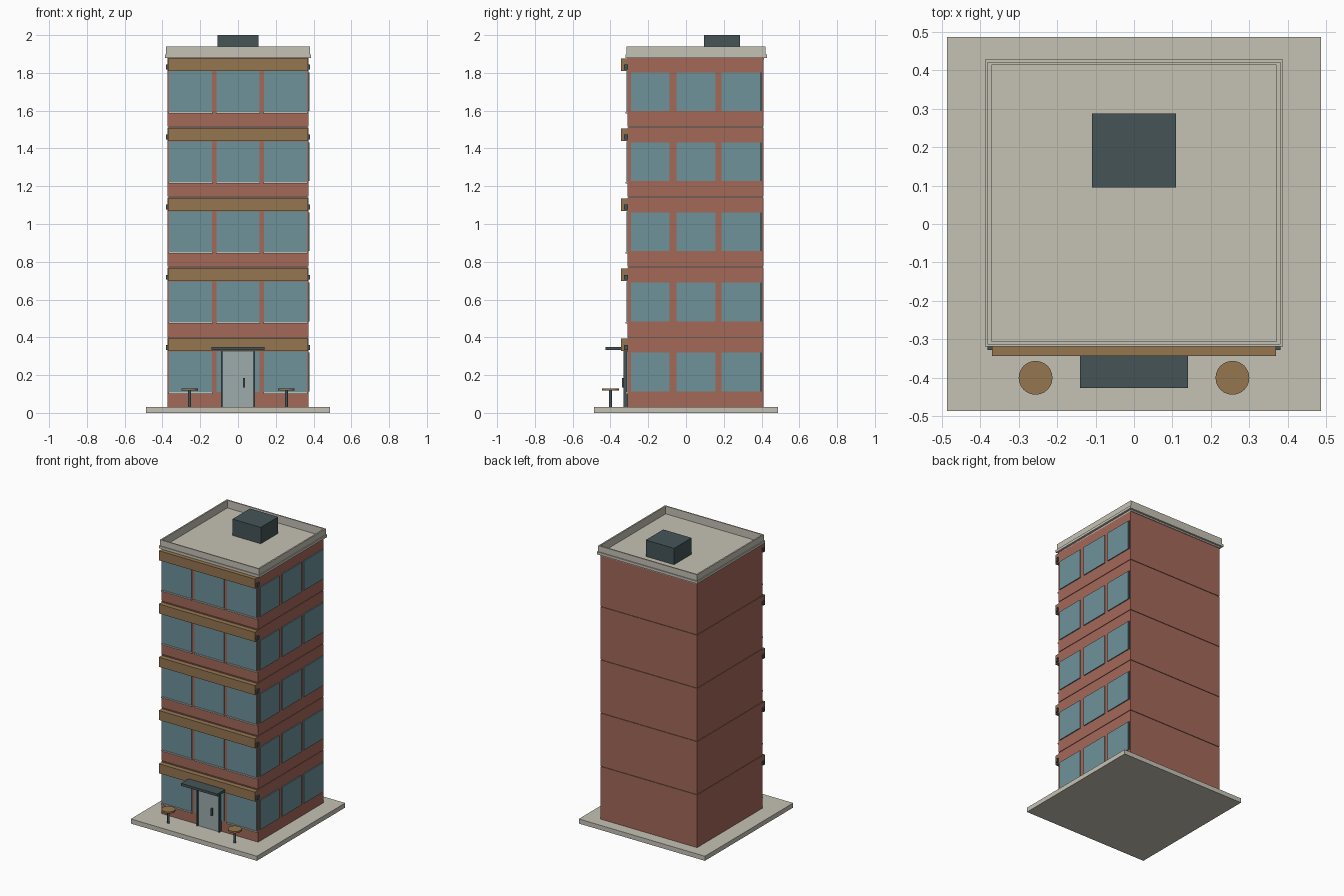
import bpy
import bmesh
from mathutils import Matrix

cube = bpy.data.objects.get("Cube")
if cube:
    bpy.data.objects.remove(cube, do_unlink=True)


def material(name, rgb):
    """Flat colour from 0-255 sRGB values."""
    lin = [((c / 255 + 0.055) / 1.055) ** 2.4 for c in rgb] + [1]
    m = bpy.data.materials.new(name)
    m.use_nodes = True
    m.diffuse_color = lin
    bsdf = next(n for n in m.node_tree.nodes if n.type == 'BSDF_PRINCIPLED')
    bsdf.inputs["Base Color"].default_value = lin
    return m


BRICK = material("brick red", (163, 104, 88))
GLASS = material("window glass", (109, 146, 154))
WOOD = material("wood brown", (149, 118, 80))
STONE = material("pale stone", (197, 194, 181))
DARK = material("dark slate", (69, 84, 86))
DOOR = material("door glass", (157, 172, 172))


def finish(name, bm, mat):
    mesh = bpy.data.meshes.new(name)
    bm.to_mesh(mesh)
    bm.free()
    mesh.materials.append(mat)
    ob = bpy.data.objects.new(name, mesh)
    bpy.context.collection.objects.link(ob)
    return ob


def box(name, x, y, z, mat):
    """Box from (low, high) ranges on each axis."""
    bm = bmesh.new()
    size = [r[1] - r[0] for r in (x, y, z)]
    mid = [(r[0] + r[1]) / 2 for r in (x, y, z)]
    bmesh.ops.create_cube(bm, size=1, matrix=Matrix.Translation(mid) @ Matrix.Diagonal((*size, 1)))
    return finish(name, bm, mat)


def cylinder(name, x, y, z, radius, mat):
    bm = bmesh.new()
    bmesh.ops.create_cone(bm, cap_ends=True, segments=24, radius1=radius, radius2=radius,
                          depth=z[1] - z[0], matrix=Matrix.Translation((x, y, sum(z) / 2)))
    ob = finish(name, bm, mat)
    for p in ob.data.polygons:
        p.use_smooth = abs(p.normal.z) < 0.5
    return ob


def ring(name, outer, inner, z, mat):
    """Rectangular frame with an open middle; outer and inner are (half x, y low, y high)."""
    bm = bmesh.new()
    loops = []
    for (hx, y0, y1), h in ((outer, z[0]), (outer, z[1]), (inner, z[1]), (inner, z[0])):
        loops.append([bm.verts.new((x, y, h)) for x, y in ((-hx, y0), (hx, y0), (hx, y1), (-hx, y1))])
    for k in range(4):
        a, b = loops[k], loops[(k + 1) % 4]
        for i in range(4):
            j = (i + 1) % 4
            bm.faces.new((a[i], a[j], b[j], b[i]))
    return finish(name, bm, mat)


W, FRONT, BACK = 0.372, -0.309, 0.409      # wall planes
GROUND, STOREY, FLOORS = 0.032, 0.371, 5
TOP = GROUND + STOREY * FLOORS - 0.005

# Pavement slab and the dark core that shows in the storey joints
box("pavement", (-0.486, 0.486), (-0.486, 0.486), (0, GROUND), STONE)
box("joint_core", (-W + 0.004, W - 0.004), (FRONT + 0.004, BACK - 0.004), (GROUND, TOP - 0.01), DARK)

front_bays = ((-0.365, -0.137), (-0.113, 0.113), (0.137, 0.365))
side_bays = ((-0.292, -0.087), (-0.05, 0.156), (0.187, 0.393))

for f in range(FLOORS):
    z = GROUND + STOREY * f
    n = f + 1
    box(f"storey_{n}", (-W, W), (FRONT, BACK), (z, z + STOREY - 0.004), BRICK)
    # Front windows with sills
    for i, (a, b) in enumerate(front_bays):
        box(f"front_window_{n}_{i}", (a, b), (FRONT - 0.006, FRONT + 0.01), (z + 0.078, z + 0.293), GLASS)
        if f or i != 1:
            box(f"front_sill_{n}_{i}", (a - 0.004, b + 0.004), (FRONT - 0.011, FRONT + 0.01),
                (z + 0.069, z + 0.078), STONE)
    # Side windows
    for i, (a, b) in enumerate(side_bays):
        box(f"side_window_{n}_{i}", (W - 0.01, W + 0.007), (a, b), (z + 0.082, z + 0.287), GLASS)
    box(f"side_window_trim_{n}", (W - 0.01, W + 0.004), (0.393, 0.402), (z + 0.082, z + 0.287), DARK)
    # Fascia band with bracket ends
    box(f"fascia_{n}", (-0.37, 0.37), (-0.343, FRONT), (z + 0.295, z + 0.361), WOOD)
    for name, s in (("left", 1), ("right", -1)):
        box(f"{name}_fascia_bracket_{n}", sorted((s * 0.365, s * 0.381)), (-0.328, -0.306),
            (z + 0.302, z + 0.328), DARK)

# Roof, parapet and rooftop unit
box("roof", (-W, W), (FRONT, BACK + 0.005), (TOP - 0.012, TOP + 0.004), STONE)
inner = (0.371, -0.306, 0.413)
ring("cornice", (0.387, -0.319, 0.428), inner, (TOP - 0.002, TOP + 0.016), STONE)
ring("parapet", (0.381, -0.314, 0.422), inner, (TOP + 0.014, 1.94), STONE)
box("rooftop_unit", (-0.109, 0.109), (0.095, 0.287), (TOP, 2.0), DARK)

# Entrance
box("door", (-0.081, 0.081), (-0.324, FRONT), (GROUND, 0.325), DOOR)
for name, s in (("left", 1), ("right", -1)):
    box(f"{name}_door_jamb", sorted((s * 0.079, s * 0.089)), (-0.331, FRONT), (GROUND, 0.333), DARK)
box("door_lintel", (-0.089, 0.089), (-0.331, FRONT), (0.324, 0.333), DARK)
box("door_handle", (0.026, 0.036), (-0.34, -0.32), (0.135, 0.185), DARK)
box("entrance_canopy", (-0.14, 0.14), (-0.427, FRONT), (0.333, 0.35), DARK)

# Round tables
for name, s in (("left", 1), ("right", -1)):
    cylinder(f"{name}_table_post", s * 0.256, -0.4, (GROUND, 0.12), 0.008, DARK)
    cylinder(f"{name}_table_top", s * 0.256, -0.4, (0.118, 0.13), 0.044, WOOD)
